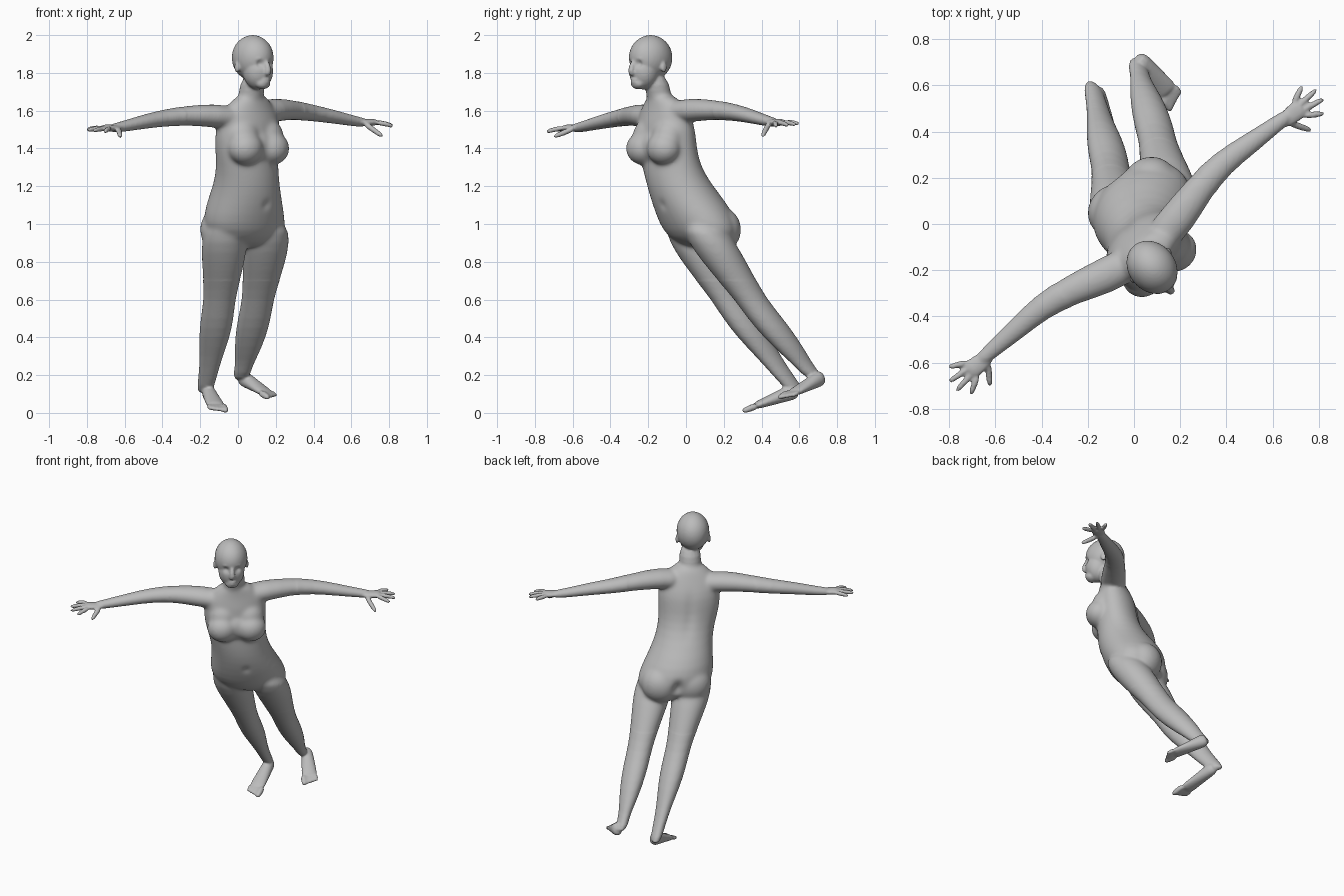
import bpy
import bmesh
from math import cos, sin, pi, radians, exp
from mathutils import Vector, Matrix

default_cube = bpy.data.objects.get("Cube")
if default_cube:
    bpy.data.objects.remove(default_cube)

# The figure is turned about z: LEFT and FORWARD are its own directions
TURN = radians(38.5)
UP = Vector((0, 0, 1))
LEFT = Vector((cos(TURN), sin(TURN), 0))
FORWARD = Vector((sin(TURN), -cos(TURN), 0))
CHEST = Vector((.05, -.12, 0))
SEGMENTS = 16
bm = bmesh.new()


def at(side, front, height):
    """Point measured from the midline, which leans away below the chest."""
    drop = max(0, 1.4 - height)
    sideways = side + .28 * drop ** 1.2
    ahead = front - .48 * drop ** 1.5
    return CHEST + LEFT * sideways + FORWARD * ahead + UP * height


def on_head(side, front, height):
    """Point measured from the middle of the skull."""
    return at(side - .02, front + .07, height)


def loft(rings):
    """Closed skin through rings of (centre, half axis, half axis)."""
    angles = [2 * pi * i / SEGMENTS for i in range(SEGMENTS)]
    loops = []
    for centre, u, v in rings:
        loops.append([bm.verts.new(centre + u * cos(t) + v * sin(t)) for t in angles])
    faces = [bm.faces.new(loops[0]), bm.faces.new(loops[-1])]
    for low, high in zip(loops, loops[1:]):
        for i in range(SEGMENTS):
            j = (i + 1) % SEGMENTS
            faces.append(bm.faces.new((low[i], low[j], high[j], high[i])))
    bmesh.ops.recalc_face_normals(bm, faces=faces)


def level_sections(rows, side=0):
    """Trunk or leg from rows of height, front offset, half width, half depth."""
    loft([(at(side, front, height), LEFT * width, FORWARD * depth)
          for height, front, width, depth in rows])


def tube(stations, width_axis):
    """Limb through stations of point, half width, half thickness."""
    points = [station[0] for station in stations]
    rings = []
    for i, (point, width, thickness) in enumerate(stations):
        tangent = points[min(i + 1, len(points) - 1)] - points[max(i - 1, 0)]
        tangent.normalize()
        u = (width_axis - tangent * width_axis.dot(tangent)).normalized()
        rings.append((point, u * width, tangent.cross(u) * thickness))
    loft(rings)


def digit(root, tip, size, arch, width_axis):
    """Finger or toe with a slightly raised middle joint."""
    middle = root.lerp(tip, .55) + UP * arch
    tube([(root, size * 1.1, size * 1.1), (middle, size, size),
          (tip, size * .8, size * .8)], width_axis)


def blob(centre, across, deep, tall):
    """Ellipsoid aligned with the figure."""
    matrix = (Matrix.Translation(centre) @ Matrix.Rotation(TURN, 4, "Z")
              @ Matrix.Diagonal((across, deep, tall, 1)))
    bmesh.ops.create_icosphere(bm, subdivisions=3, radius=1, matrix=matrix)


# Trunk from the crotch to the base of the neck
level_sections([
    (.87, 0, .13, .09), (.93, -.01, .22, .16), (1, -.035, .245, .19),
    (1.1, -.045, .215, .2), (1.2, -.03, .185, .175), (1.3, -.02, .18, .145),
    (1.4, -.02, .195, .13), (1.5, -.01, .2, .13), (1.58, 0, .19, .1),
    (1.64, .01, .13, .08), (1.69, .025, .075, .068),
], .01)

# Neck, skull, face and chin
level_sections([(1.58, 0, .075, .07), (1.68, .03, .069, .067), (1.8, .06, .068, .068)])
blob(on_head(0, 0, 1.88), .104, .125, .122)
blob(on_head(0, .045, 1.81), .082, .08, .1)
blob(on_head(0, .085, 1.745), .044, .038, .032)

# Nose, lips and brow
tube([(on_head(0, .115, 1.87), .012, .012), (on_head(0, .14, 1.805), .019, .018),
      (on_head(0, .12, 1.785), .018, .012)], LEFT)
for height in (1.752, 1.764):
    blob(on_head(0, .114, height), .026, .012, .008)
blob(on_head(0, .1, 1.875), .06, .022, .012)


def make_arm(s):
    lift = s * .015
    spine_of_arm = [
        (.05, 0, 1.57, .08), (.2, -.025, 1.59, .082), (.35, -.07, 1.59, .067),
        (.5, -.095, 1.575, .056), (.64, -.085, 1.555, .047),
        (.8, -.08, 1.527, .034), (.87, -.075, 1.52, .03),
    ]
    tube([(at(s * side, front, height + lift), radius * .8, radius)
          for side, front, height, radius in spine_of_arm], UP)

    # Palm, four fanned fingers from index to little, and the thumb
    palm_line = [(.79, .03), (.87, .042), (.93, .047)]
    tube([(at(s * side, -.07, 1.523 + lift), width, width * .45)
          for side, width in palm_line], FORWARD)
    for i in range(4):
        reach = 1.025 - .02 * (i - 1.5) ** 2
        root = at(s * .9, -.035 - .023 * i, 1.523 + lift)
        tip = at(s * reach, .015 - .052 * i, 1.5 + lift + .005 * i)
        digit(root, tip, .014, .005, FORWARD)
    thumb_root = at(s * .83, -.055, 1.52 + lift)
    digit(thumb_root, at(s * .89, .04, 1.46), .015, 0, FORWARD)


def make_leg(s):
    lift = s * .035
    rows = [
        (1.02, .1, .11), (.9, .124, .132), (.8, .11, .125), (.7, .092, .112),
        (.6, .077, .096), (.5, .079, .104), (.4, .071, .1), (.3, .049, .078),
        (.22 + lift, .037, .062), (.13 + lift, .036, .055),
    ]
    level_sections([(height, s * .05 * (height - .3), width, depth)
                    for height, width, depth in rows], s * .118)

    # Foot points down and outward, flattening from heel to ball
    heel = at(.015 + s * .13, .01 - s * .025, .147 + lift)
    stride = FORWARD * .19 + LEFT * (s * .05 - .045) - UP * .078
    inner = stride.cross(UP).normalized()
    inner *= -s if inner.dot(LEFT) > 0 else s
    tube([(heel + stride * t, .036 + .016 * t, .044 - .026 * t)
          for t in (-.15, .2, .5, .8, 1)], inner)
    for i in range(5):
        root = heel + stride * .92 + inner * (.038 - .019 * i)
        size = .013 if i else .018
        digit(root, root + stride * (.42 - .04 * i), size, 0, inner)


# Paired parts: limbs, breasts, seat and ears
for s in (-1, 1):
    make_arm(s)
    make_leg(s)
    blob(at(.015 + s * .088, .078, 1.4), .098, .09, .09)
    blob(at(.015 + s * .08, .045, 1.46), .095, .085, .1)
    blob(at(s * .095, -.085, .97), .125, .115, .125)
    blob(on_head(s * .1, -.01, 1.83), .01, .018, .03)
blob(at(.015, .07, 1.41), .1, .07, .09)

# Fuse all parts into one continuous skin
mesh = bpy.data.meshes.new("body_parts")
bm.to_mesh(mesh)
bm.free()
body = bpy.data.objects.new("body", mesh)
bpy.context.collection.objects.link(body)
body.modifiers.new("round", "SUBSURF").levels = 1
fuse = body.modifiers.new("fuse", "REMESH")
fuse.mode = "VOXEL"
fuse.voxel_size = .007
relax = body.modifiers.new("relax", "SMOOTH")
relax.factor = .5
relax.iterations = 4
skin = bpy.data.meshes.new_from_object(body.evaluated_get(bpy.context.evaluated_depsgraph_get()))
body.modifiers.clear()
body.data = skin
skin.name = "body"

# Blend the trunk, shoulders and hips further, keeping face, hands and feet crisp
trunk = body.vertex_groups.new(name="trunk")
for vertex in skin.vertices:
    side = (vertex.co - CHEST).dot(LEFT)
    if .7 < vertex.co.z < 1.7 and abs(side) < .4:
        trunk.add([vertex.index], 1, "REPLACE")
blend = body.modifiers.new("blend", "SMOOTH")
blend.vertex_group = "trunk"
blend.factor = .5
blend.iterations = 40

# Soft hollows: eye sockets, navel, seat cleft and spine groove
hollows = [(on_head(s * .037, .112, 1.848), .018, FORWARD * -.012) for s in (-1, 1)]
hollows.append((at(.01, .15, 1.1), .02, FORWARD * -.012))
hollows += [(at(0, -.2, .88 + .03 * i), .03, FORWARD * .02) for i in range(5)]
hollows += [(at(.01, -.15, 1.25 + .05 * i), .03, FORWARD * .008) for i in range(7)]
for vertex in skin.vertices:
    start = vertex.co.copy()
    for centre, radius, push in hollows:
        distance = (start - centre).length / radius
        if distance < 3:
            vertex.co += push * exp(-distance * distance)

# One plain grey for the whole figure
COLOUR = (.5, .5, .5, 1)
grey = bpy.data.materials.new("plain_grey")
grey.use_nodes = True
grey.diffuse_color = COLOUR
grey.node_tree.nodes["Principled BSDF"].inputs["Base Color"].default_value = COLOUR
skin.materials.clear()
skin.materials.append(grey)
skin.shade_smooth()
